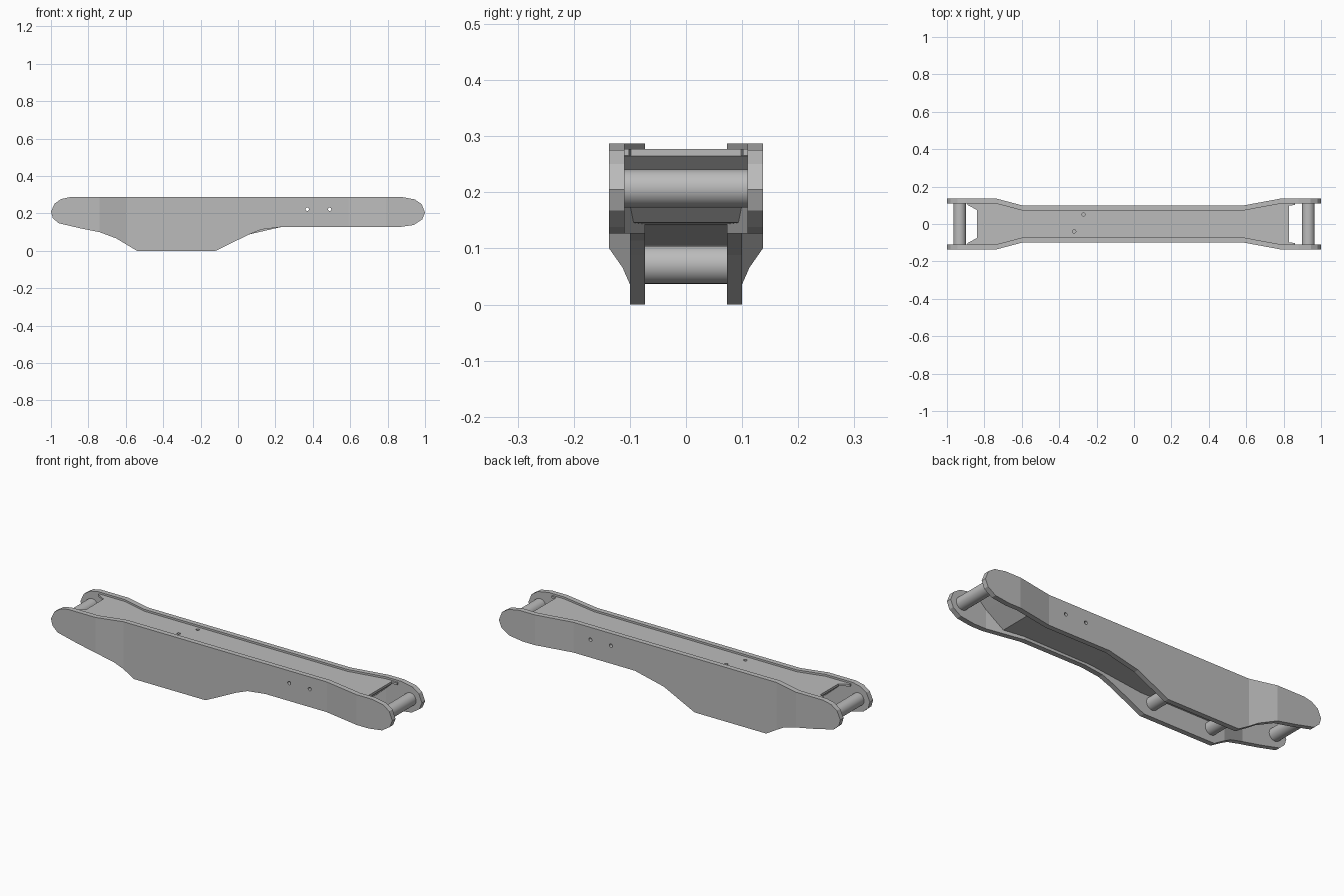
import bpy, bmesh
from mathutils import Vector

cube = bpy.data.objects.get("Cube")
if cube:
    bpy.data.objects.remove(cube, do_unlink=True)

grey = bpy.data.materials.new("plain_grey")
grey.use_nodes = True
colour = (0.5, 0.5, 0.5, 1)
grey.diffuse_color = colour
grey.node_tree.nodes["Principled BSDF"].inputs["Base Color"].default_value = colour

BENDS = (-0.74, -0.6, 0.59, 0.79)
INNER, FLARE, THICK = 0.073, 0.037, 0.027
PIN_Z, PIN_R = 0.207, 0.034


def inner(x):
    """Half the gap between the side plates at x."""
    a, b, c, d = BENDS
    t = (b - x) / (b - a) if x < 0 else (x - c) / (d - c)
    return INNER + FLARE * min(max(t, 0), 1)


def add_object(name, bm):
    bmesh.ops.recalc_face_normals(bm, faces=bm.faces)
    mesh = bpy.data.meshes.new(name)
    bm.to_mesh(mesh)
    bm.free()
    mesh.materials.append(grey)
    obj = bpy.data.objects.new(name, mesh)
    bpy.context.collection.objects.link(obj)
    return obj


def select(obj):
    bpy.ops.object.select_all(action='DESELECT')
    obj.select_set(True)
    bpy.context.view_layer.objects.active = obj


def cylinder(name, centre, radius, length, axis, sides=32):
    rot = (1.5708, 0, 0) if axis == 'Y' else (0, 0, 0)
    bpy.ops.mesh.primitive_cylinder_add(vertices=sides, radius=radius, depth=length,
                                        location=centre, rotation=rot)
    obj = bpy.context.object
    obj.name = name
    obj.data.materials.append(grey)
    bpy.ops.object.shade_smooth_by_angle()
    return obj


def drill(obj, centre, length, axis):
    cutter = cylinder("drill", centre, 0.009, length, axis, 16)
    cutter.hide_render = True
    mod = obj.modifiers.new("hole", 'BOOLEAN')
    mod.operation = 'DIFFERENCE'
    mod.solver = 'EXACT'
    mod.object = cutter
    select(obj)
    bpy.ops.object.modifier_apply(modifier=mod.name)
    bpy.data.objects.remove(cutter, do_unlink=True)


def prism(points, to_3d, direction):
    bm = bmesh.new()
    face = bm.faces.new([bm.verts.new(to_3d(p)) for p in points])
    ext = bmesh.ops.extrude_face_region(bm, geom=[face])
    moved = [v for v in ext["geom"] if isinstance(v, bmesh.types.BMVert)]
    bmesh.ops.translate(bm, verts=moved, vec=Vector(direction))
    return bm


# Side plates: flat outline, bent outward near both ends
UPPER = [(0.88, 0.287), (-0.9, 0.287), (-0.945, 0.277), (-0.98, 0.253), (-1, 0.21),
         (-0.99, 0.175), (-0.96, 0.148), (-0.85, 0.122), (-0.74, 0.1), (-0.65, 0.066),
         (-0.54, 0), (-0.12, 0), (0.06, 0.088)]
LOWER = [(0.23, 0.127), (0.86, 0.127), (0.94, 0.138), (0.985, 0.168), (1, 0.205),
         (0.982, 0.25), (0.945, 0.275)]
for name, side, belly in (("front_side_plate", -1, (0.125, 0.114)),
                          ("back_side_plate", 1, (0.125, 0.103))):
    bm = prism(UPPER + [belly] + LOWER, lambda p: (p[0], 0, p[1]), (0, side * THICK, 0))
    for x in BENDS:
        bmesh.ops.bisect_plane(bm, geom=bm.verts[:] + bm.edges[:] + bm.faces[:],
                               plane_co=(x, 0, 0), plane_no=(1, 0, 0))
    for v in bm.verts:
        v.co.y += side * inner(v.co.x)
    plate = add_object(name, bm)
    for x in (0.37, 0.49):
        drill(plate, (x, side * 0.085, 0.222), 0.1, 'Y')

# Box web between the plates: flat top, sloped ends, dropped belly
LOOP = [(0.83, 0.277), (0.79, 0.277), (0.59, 0.277), (-0.6, 0.277), (-0.74, 0.277),
        (-0.84, 0.277), (-0.84, 0.265), (-0.74, 0.178), (-0.7, 0.145), (-0.6, 0.118),
        (-0.54, 0.105), (-0.1, 0.105), (0.2, 0.14), (0.59, 0.143), (0.7, 0.146),
        (0.79, 0.228), (0.83, 0.265)]
bm = bmesh.new()
rows = [[bm.verts.new((x, s * inner(x), z)) for s in (-1, 1)] for x, z in LOOP]
for (a, b), (c, d) in zip(rows, rows[1:] + rows[:1]):
    bm.faces.new((a, b, d, c))
web = add_object("box_web", bm)
# Make every panel face away from the middle of the box before thickening
if web.data.polygons[2].normal.z < 0:
    web.data.flip_normals()
solid = web.modifiers.new("sheet", 'SOLIDIFY')
solid.thickness = 0.011
solid.offset = -1
select(web)
bpy.ops.object.modifier_apply(modifier=solid.name)
for x, y in ((-0.27, 0.05), (-0.32, -0.04)):
    drill(web, (x, y, 0.275), 0.06, 'Z')

# Corner gussets where the web meets the plates
for end, start, reach, width in (("left", 0.83, 0.03, 0.012), ("right", -0.84, -0.05, 0.035)):
    for label, s in (("front", -1), ("back", 1)):
        corners = [(start, s * 0.11), (start + reach, s * 0.11),
                   (start + reach, s * 0.102), (start, s * (0.11 - width))]
        add_object(f"{label}_{end}_gusset",
                   prism(corners, lambda p: (p[0], p[1], 0.266), (0, 0, 0.011)))

# Cross pins
for name, x, z, half in (("left_end_pin", 0.932, PIN_Z, 0.11),
                         ("right_end_pin", -0.932, PIN_Z, 0.11),
                         ("left_belly_pin", -0.17, 0.071, INNER),
                         ("right_belly_pin", -0.52, 0.071, INNER)):
    cylinder(name, (x, 0, z), PIN_R, 2 * half + 0.004, 'Y')
